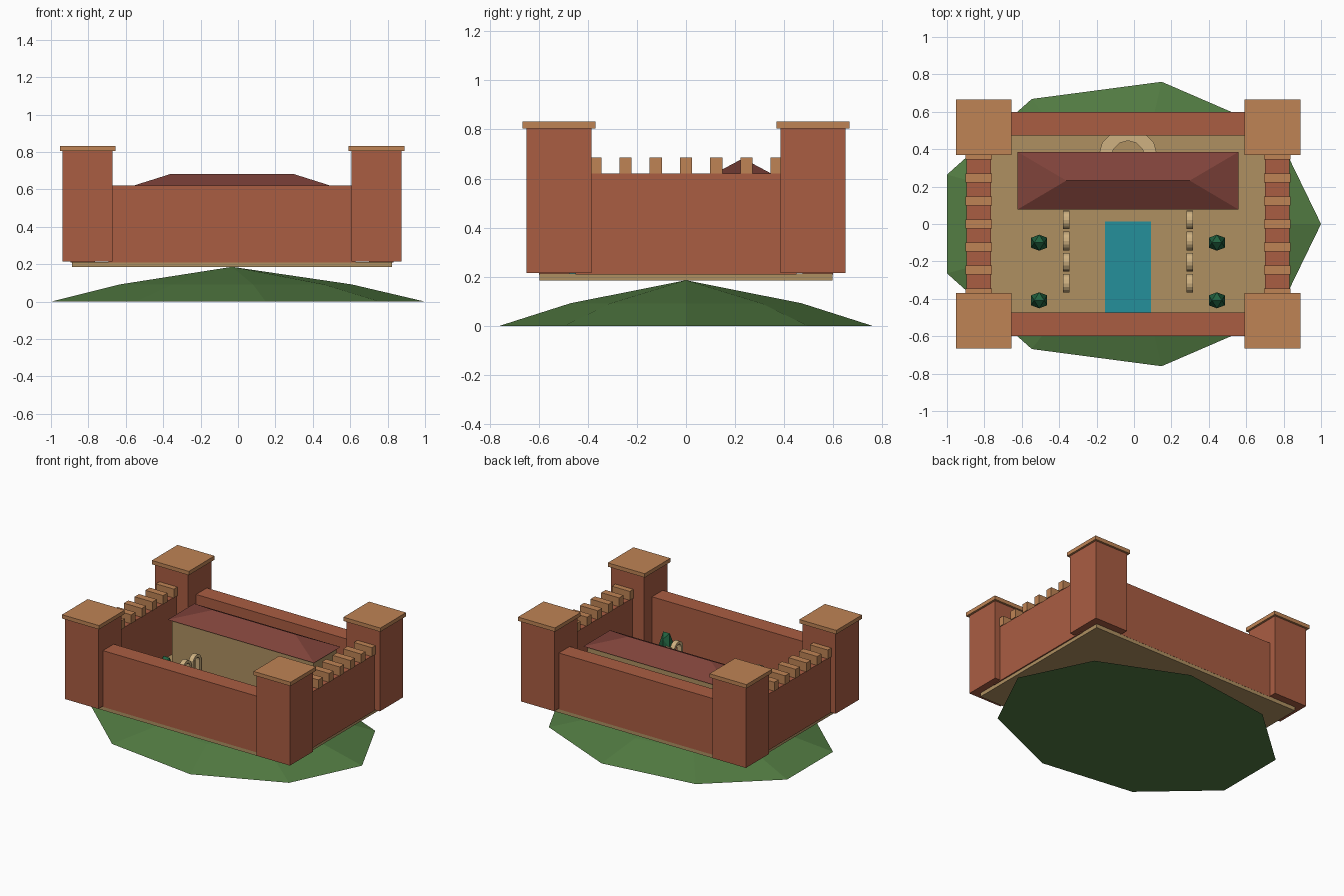
import bpy, bmesh, math

if "Cube" in bpy.data.objects:
    bpy.data.objects.remove(bpy.data.objects["Cube"])

CX = -0.032  # fort centre line


def material(name, r, g, b):
    m = bpy.data.materials.new(name)
    m.diffuse_color = (r, g, b, 1)
    m.use_nodes = True
    m.node_tree.nodes["Principled BSDF"].inputs["Base Color"].default_value = m.diffuse_color
    return m


BRICK = material("brick", 0.40, 0.11, 0.055)
TRIM = material("trim", 0.52, 0.23, 0.09)
SAND = material("sand", 0.43, 0.28, 0.12)
PALE = material("pale_stone", 0.62, 0.44, 0.22)
ROOF = material("roof_tile", 0.21, 0.055, 0.042)
GRASS = material("grass", 0.085, 0.20, 0.055)
LEAF = material("leaf", 0.015, 0.12, 0.05)
WATER = material("water", 0.018, 0.28, 0.33)


def finish(name, bm, mat):
    bmesh.ops.recalc_face_normals(bm, faces=bm.faces[:])
    me = bpy.data.meshes.new(name)
    bm.to_mesh(me)
    bm.free()
    me.materials.append(mat)
    ob = bpy.data.objects.new(name, me)
    bpy.context.collection.objects.link(ob)
    return ob


def box(name, x, y, z, mat):
    """Box from (min, max) ranges; x is relative to the fort centre."""
    bm = bmesh.new()
    bmesh.ops.create_cube(bm, size=1)
    for v in bm.verts:
        v.co = (CX + x[v.co.x > 0], y[v.co.y > 0], z[v.co.z > 0])
    return finish(name, bm, mat)


def span(c, half):
    return (c - half, c + half)


def arch(name, place, outer, inner, leg, depth, mat, n=8):
    """Arch band of 2D points, extruded; place(u, v, w) gives 3D position."""
    def curve(r):
        arc = [(r * math.cos(math.pi * i / n), r * math.sin(math.pi * i / n)) for i in range(n + 1)]
        return [(r, -leg)] + arc + [(-r, -leg)]
    a, b = curve(outer), curve(inner)
    bm = bmesh.new()
    loops = [[bm.verts.new(place(o[0], o[1], -depth)), bm.verts.new(place(o[0], o[1], depth)),
              bm.verts.new(place(i[0], i[1], depth)), bm.verts.new(place(i[0], i[1], -depth))]
             for o, i in zip(a, b)]
    for p, q in zip(loops, loops[1:]):
        for k in range(4):
            bm.faces.new((p[k], p[(k + 1) % 4], q[(k + 1) % 4], q[k]))
    bm.faces.new(loops[0])
    bm.faces.new(loops[-1])
    return finish(name, bm, mat)


# Nine-sided grassy mound
bm = bmesh.new()
rings = []
for r, z in ((1.0, 0.0), (0.62, 0.092)):
    ring = []
    for k in range(9):
        t = math.radians(40 * k)
        ring.append(bm.verts.new((-0.031 + 1.031 * r * math.cos(t), 0.772 * r * math.sin(t), z)))
    rings.append(ring)
top = bm.verts.new((CX, 0, 0.186))
for k in range(9):
    j = (k + 1) % 9
    bm.faces.new((rings[0][k], rings[0][j], rings[1][j], rings[1][k]))
    bm.faces.new((rings[1][k], rings[1][j], top))
bm.faces.new(rings[0])
finish("mound", bm, GRASS)

# Courtyard platform and pool
box("platform", (-0.855, 0.855), (-0.597, 0.597), (0.185, 0.213), SAND)
box("pool", (-0.124, 0.124), (-0.49, 0.013), (0.205, 0.219), WATER)

# Curtain walls
for s, side in ((-1, "front"), (1, "back")):
    box(side + "_wall", (-0.66, 0.66), span(s * 0.536, 0.062), (0.21, 0.62), BRICK)
for s, side in ((-1, "left"), (1, "right")):
    box(side + "_wall", span(s * 0.798, 0.066), (-0.45, 0.45), (0.21, 0.62), BRICK)
    for i in range(7):
        box(side + "_merlon", span(s * 0.798, 0.072), span((i - 3) * 0.123, 0.025), (0.62, 0.685), TRIM)
    # Corner towers with caps
    for t, end in ((-1, "front"), (1, "back")):
        box(f"{end}_{side}_tower", span(s * 0.772, 0.134), span(t * 0.517, 0.133), (0.215, 0.806), BRICK)
        box(f"{end}_{side}_tower_cap", span(s * 0.772, 0.149), span(t * 0.517, 0.148), (0.804, 0.832), TRIM)

# Hall with hipped roof
box("hall", (-0.57, 0.57), (0.1, 0.365), (0.21, 0.602), SAND)
roof = box("hall_roof", (-0.59, 0.59), (0.078, 0.385), (0.6, 0.682), ROOF)
bm = bmesh.new()
bm.from_mesh(roof.data)
for v in bm.verts:
    if v.co.z > 0.65:
        v.co.x = CX + math.copysign(0.33, v.co.x - CX)
        v.co.y = 0.232
bmesh.ops.remove_doubles(bm, verts=bm.verts[:], dist=0.001)
bm.to_mesh(roof.data)
bm.free()

# Flat arch behind the hall
arch("rear_arch", lambda u, v, w: (CX + u, 0.355 + v, 0.4 + w), 0.16, 0.09, 0.03, 0.03, PALE, 6)

# Arcades beside the pool
for s in (-1, 1):
    for i in range(4):
        y = 0.022 - 0.113 * i
        arch("arcade_arch", lambda u, v, w: (CX + s * 0.33 + w, y + u, 0.39 + v),
             0.05, 0.03, 0.18, 0.017, PALE)

# Clipped trees: icosahedral crowns on short trunks
PHI = (1 + 5 ** 0.5) / 2
for s in (-1, 1):
    for y in (-0.1, -0.408):
        bm = bmesh.new()
        k = 0.0265
        for a in (-1, 1):
            for b in (-PHI, PHI):
                for p in ((a, 0, b), (0, b, a), (b, a, 0)):
                    bm.verts.new((CX + s * 0.475 + k * p[0], y + k * p[1], 0.34 + 0.055 * p[2]))
        bmesh.ops.convex_hull(bm, input=bm.verts[:])
        finish("tree_crown", bm, LEAF)
        box("tree_trunk", span(s * 0.475, 0.01), span(y, 0.01), (0.21, 0.28), BRICK)
